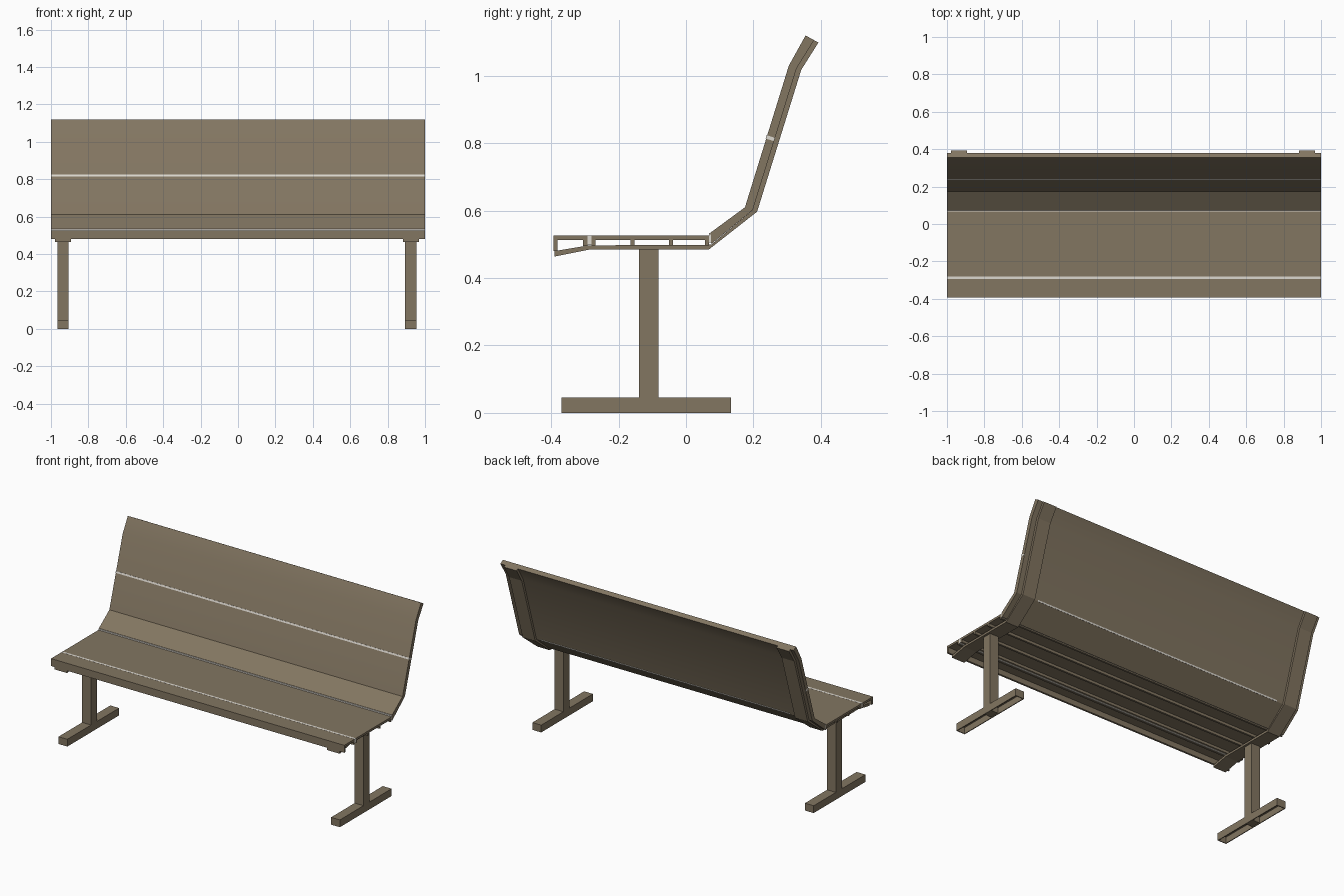
import bpy, bmesh, math

if "Cube" in bpy.data.objects:
    bpy.data.objects.remove(bpy.data.objects["Cube"])


def material(name, rgb):
    m = bpy.data.materials.new(name)
    m.diffuse_color = (*rgb, 1)
    m.use_nodes = True
    m.node_tree.nodes["Principled BSDF"].inputs["Base Color"].default_value = m.diffuse_color
    return m


BROWN = material("taupe brown", (0.225, 0.180, 0.120))
PALE = material("pale grey", (0.72, 0.69, 0.63))


def finish(bm, name, mat, smooth=False):
    bmesh.ops.recalc_face_normals(bm, faces=bm.faces)
    me = bpy.data.meshes.new(name)
    bm.to_mesh(me)
    bm.free()
    me.materials.append(mat)
    ob = bpy.data.objects.new(name, me)
    bpy.context.collection.objects.link(ob)
    if smooth:
        bpy.ops.object.select_all(action='DESELECT')
        ob.select_set(True)
        bpy.context.view_layer.objects.active = ob
        bpy.ops.object.shade_smooth_by_angle(angle=math.radians(30))
    return ob


def band(name, upper, lower, x0, x1, mat=BROWN, smooth=False):
    """Solid between two matching (y, z) lines, running from x0 to x1."""
    bm = bmesh.new()
    rings = [[bm.verts.new((x, *p)) for x, line in
              ((x0, u_line), (x1, u_line), (x1, l_line), (x0, l_line))
              for p in (line,)] for u_line, l_line in zip(upper, lower)]
    for a, b in zip(rings, rings[1:]):
        for i in range(4):
            j = (i + 1) % 4
            bm.faces.new((a[i], a[j], b[j], b[i]))
    bm.faces.new(rings[0])
    bm.faces.new(rings[-1])
    return finish(bm, name, mat, smooth)


def box(name, x0, x1, y0, y1, z0, z1, mat=BROWN):
    return band(name, [(y0, z1), (y1, z1)], [(y0, z0), (y1, z0)], x0, x1, mat)


# profile lines through the thickness: front face, panel rear, bracket rear
BACK_FRONT = [(0.073, 0.535), (0.175, 0.61), (0.305, 1.03), (0.355, 1.12)]
BACK_MID = [(0.075, 0.501), (0.198, 0.602), (0.328, 1.022), (0.380, 1.106)]
BRACKET_UP = [(-0.39, 0.48), (-0.29, 0.497), (0.075, 0.499)] + BACK_MID[1:]
BRACKET_LOW = [(-0.39, 0.464), (-0.285, 0.485), (0.068, 0.485),
               (0.211, 0.597), (0.342, 1.018), (0.393, 1.099)]

# seat boards: thin sheets with stiffening ribs underneath
box("seat_board", -1, 1, -0.28, 0.068, 0.513, 0.526)
box("seat_front_board", -1, 1, -0.393, -0.293, 0.513, 0.526)
for y in (-0.28, -0.165, -0.05, 0.056):
    box("seat_rib", -1, 1, y, y + 0.012, 0.497, 0.514)
box("front_lip", -1, 1, -0.393, -0.381, 0.48, 0.514)
box("front_board_rib", -1, 1, -0.305, -0.293, 0.495, 0.514)

# backrest panel
band("backrest", BACK_FRONT, BACK_MID, -1, 1, BROWN, True)

# pale joint strips
box("seat_joint", -1, 1, -0.293, -0.28, 0.498, 0.5265, PALE)
box("seat_back_joint", -1, 1, 0.068, 0.0745, 0.505, 0.534, PALE)
band("backrest_joint", [(0.2363, 0.814), (0.2394, 0.824)],
     [(0.2609, 0.806), (0.2640, 0.816)], -1.001, 1.001, PALE)
band("rear_bend_joint", [(0.196, 0.602), (0.200, 0.610)],
     [(0.199, 0.601), (0.2015, 0.609)], -0.85, 0.85, PALE)

# bent end brackets, posts and hollow feet
for side, c in (("left", -0.935), ("right", 0.924)):
    band(side + "_bracket", BRACKET_UP, BRACKET_LOW, c - 0.043, c + 0.043)
    box(side + "_post", c - 0.03, c + 0.03, -0.14, -0.082, 0.004, 0.487)
    a, b = c - 0.03, c + 0.03
    box(side + "_foot_top", a, b, -0.37, 0.134, 0.038, 0.045)
    for x in (a, b - 0.005):
        box(side + "_foot_wall", x, x + 0.005, -0.37, 0.134, 0, 0.039)
    for y in (-0.37, 0.129):
        box(side + "_foot_end", a, b, y, y + 0.005, 0, 0.039)
